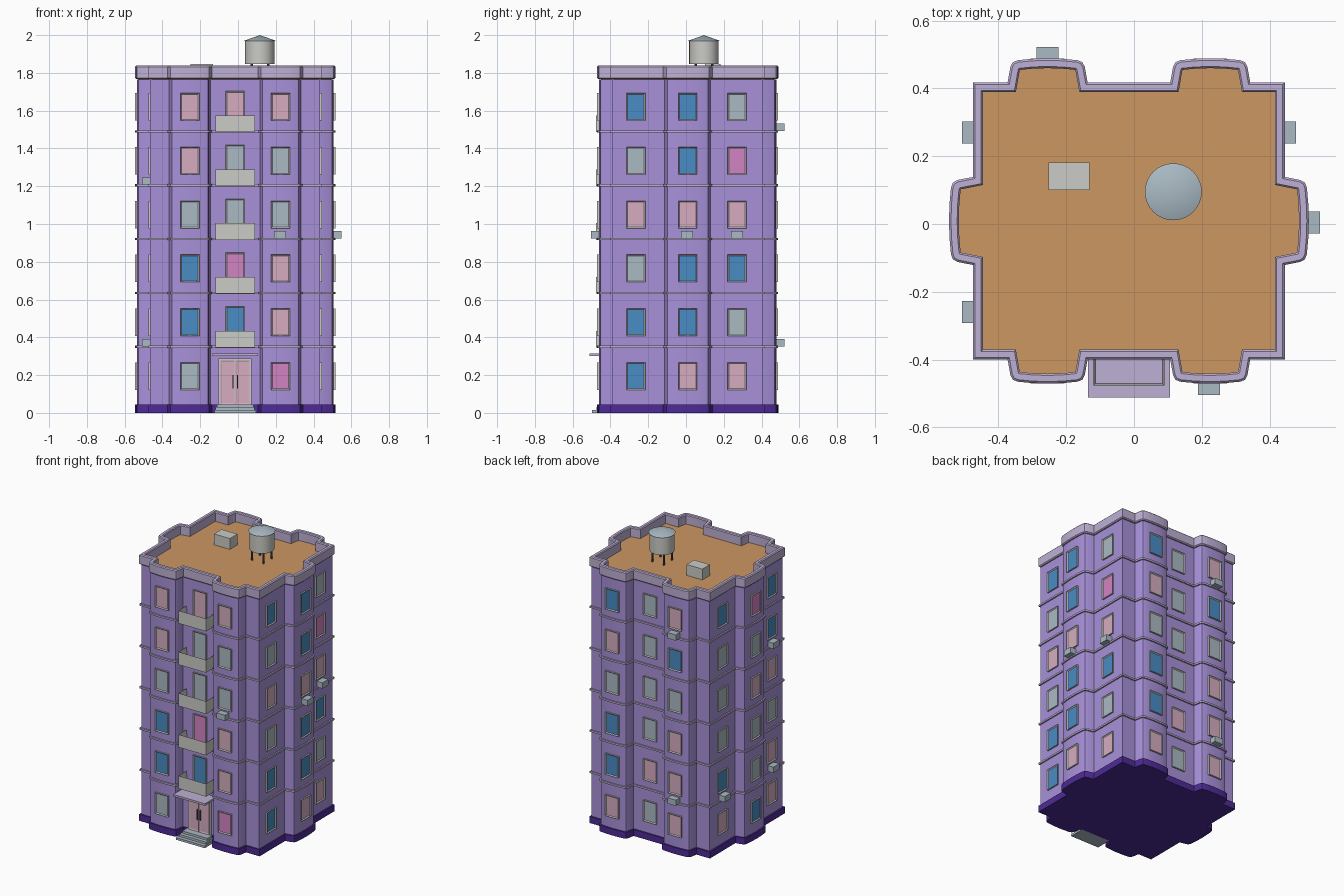
import bpy, bmesh, math
from mathutils import Vector

if "Cube" in bpy.data.objects:
    bpy.data.objects.remove(bpy.data.objects["Cube"])


def material(name, rgb):
    lin = [((c / 255 + 0.055) / 1.055) ** 2.4 for c in rgb] + [1]
    m = bpy.data.materials.new(name)
    m.use_nodes = True
    m.diffuse_color = lin
    m.node_tree.nodes["Principled BSDF"].inputs["Base Color"].default_value = lin
    return m


WALL = material("lavender wall", (168, 145, 218))
PLINTH = material("deep purple", (78, 42, 150))
TRIM = material("pale lilac trim", (190, 176, 212))
ROOF = material("tan roof", (204, 151, 97))
STONE = material("light grey", (203, 203, 198))
STEEL = material("blue grey", (170, 186, 196))
BLUE = material("blue glass", (74, 140, 196))
PINK = material("pale pink glass", (214, 172, 192))
MAGENTA = material("bright pink glass", (212, 132, 196))
DARK = material("dark grey", (75, 78, 84))
GLASS = {"b": BLUE, "g": STEEL, "p": PINK, "m": MAGENTA}

CX, CY = -0.015, 0.009        # middle of the floor plan
HX, HY = 0.46, 0.409          # half size of the main block
STOREY, FIRST = 0.285, 0.195  # storey height, middle of the first windows
WALL_IN = 0.01                # wall sits inside the trim line


def finish(name, bm, *mats, smooth=False):
    bmesh.ops.recalc_face_normals(bm, faces=bm.faces[:])
    me = bpy.data.meshes.new(name)
    bm.to_mesh(me)
    bm.free()
    for m in mats:
        me.materials.append(m)
    ob = bpy.data.objects.new(name, me)
    bpy.context.collection.objects.link(ob)
    if smooth:
        bpy.ops.object.select_all(action="DESELECT")
        ob.select_set(True)
        bpy.context.view_layer.objects.active = ob
        bpy.ops.object.shade_smooth_by_angle(angle=math.radians(35))
    return ob


def box(name, lo, hi, mat, inset=None):
    """Axis-aligned box; inset = (direction, rim, depth, material) sinks one face."""
    bm = bmesh.new()
    bmesh.ops.create_cube(bm, size=1)
    lo, hi = Vector(lo), Vector(hi)
    for v in bm.verts:
        v.co = (lo + hi) / 2 + v.co * (hi - lo)
    mats = [mat]
    if inset:
        direction, rim, depth, inner = inset
        bm.normal_update()
        face = max(bm.faces, key=lambda f: f.normal.dot(direction))
        bmesh.ops.inset_region(bm, faces=[face], thickness=rim)
        for v in face.verts:
            v.co -= direction * depth
        face.material_index = 1
        mats.append(inner)
    return finish(name, bm, *mats)


# Floor plan: a block with rounded bays on every side
def bay(centre, half, depth):
    side = [(1, 0), (0.93, 0.65), (0.87, 0.84), (0.75, 0.92), (0.38, 0.98)]
    pts = [(-a, d) for a, d in side] + [(0, 1)] + [(a, d) for a, d in reversed(side)]
    return [(centre + a * half, d * depth) for a, d in pts]


def floor_plan():
    pts = []
    long_bays = bay(-0.24, 0.118, 0.071) + bay(0.24, 0.118, 0.071)
    for angle, width, dist, bays in ((0, HX, HY, long_bays), (1, HY, HX, bay(0, 0.13, 0.071)),
                                     (2, HX, HY, long_bays), (3, HY, HX, bay(0, 0.13, 0.071))):
        along = Vector(((1, 0), (0, 1), (-1, 0), (0, -1))[angle])
        out = Vector((along.y, -along.x))
        for a, d in [(-width, 0)] + bays:
            pts.append(Vector((CX, CY)) + along * a + out * (dist + d))
    return pts


PLAN = floor_plan()


def inset_plan(amount):
    result = []
    for i, p in enumerate(PLAN):
        d1 = (p - PLAN[i - 1]).normalized()
        d2 = (PLAN[(i + 1) % len(PLAN)] - p).normalized()
        n1, n2 = Vector((-d1.y, d1.x)), Vector((-d2.y, d2.x))
        result.append(p + (n1 + n2) * amount / (1 + n1.dot(n2)))
    return result


def slab(name, amount, z0, z1, mat):
    bm = bmesh.new()
    pts = inset_plan(amount)
    low, high = ([bm.verts.new((*p, z)) for p in pts] for z in (z0, z1))
    bm.faces.new(low)
    bm.faces.new(high)
    for i in range(len(pts)):
        bm.faces.new((low[i - 1], low[i], high[i], high[i - 1]))
    return finish(name, bm, mat, smooth=True)


slab("plinth", 0, 0, 0.045, PLINTH)
slab("walls", WALL_IN, 0.04, 1.765, WALL)
slab("roof_deck", 0.02, 1.76, 1.772, ROOF)
for i in range(1, 6):
    z = 0.065 + STOREY * i
    slab(f"floor_band_{i}", 0.001, z - 0.006, z + 0.006, TRIM)

# Parapet ring
bm = bmesh.new()
loops = [[bm.verts.new((*p, z)) for p in inset_plan(a)]
         for a, z in ((0.006, 1.768), (0, 1.774), (0, 1.832), (0.006, 1.838), (0.024, 1.838), (0.029, 1.832), (0.029, 1.768))]
for k, loop in enumerate(loops):
    prev = loops[k - 1]
    for i in range(len(loop)):
        bm.faces.new((prev[i - 1], prev[i], loop[i], loop[i - 1]))
finish("parapet", bm, TRIM, smooth=True)

# Sides: outward direction, tip of the bays and the plain wall
SIDES = {"front": Vector((0, -1, 0)), "right": Vector((1, 0, 0)),
         "back": Vector((0, 1, 0)), "left": Vector((-1, 0, 0))}


def on_side(name, side, on_bay, u, width, back, out, z0, z1, mat, inset=None):
    """Box on a wall, centred at u, from `back` behind the wall to `out` in front."""
    n = SIDES[side]
    t = Vector((abs(n.y), abs(n.x), 0))
    base = Vector((CX * abs(n.x), CY * abs(n.y), 0))
    dist = (HY if n.y else HX) - WALL_IN + (0.071 if on_bay else 0)
    a = base + t * (u - width / 2) + n * (dist - back)
    b = base + t * (u + width / 2) + n * (dist + out)
    lo = (min(a.x, b.x), min(a.y, b.y), z0)
    hi = (max(a.x, b.x), max(a.y, b.y), z1)
    return box(name, lo, hi, mat, (n, *inset) if inset else None)


# Windows, one string per column from the top storey down
COLUMNS = [("front", True, -0.255, "ppgbbg"), ("front", True, 0.225, "pggppm"),
           ("right", False, -0.265, "bgpgbb"), ("right", True, 0.009, "bbpbbp"),
           ("right", False, 0.27, "gmpbgp"), ("back", True, 0.225, "bpgbbp"),
           ("back", False, CX, "ggggpg"), ("back", True, -0.255, "pbgppp"),
           ("left", False, 0.27, "bgggbp"), ("left", True, 0.009, "mgpggb"),
           ("left", False, -0.265, "bbpgpp")]
for c, (side, on_bay, u, codes) in enumerate(COLUMNS):
    for k, code in enumerate(codes):
        z = FIRST + STOREY * (5 - k)
        on_side(f"{side}_window_{c + 1}_{6 - k}", side, on_bay, u, 0.1, 0.02, 0.009,
                z - 0.073, z + 0.073, STONE, (0.009, 0.006, GLASS[code]))

# Balconies with their doors
UP = Vector((0, 0, 1))
for k, code in enumerate("pggmb"):
    z = 0.065 + STOREY * (5 - k)
    on_side(f"balcony_door_{6 - k}", "front", False, CX, 0.1, 0.02, 0.008, z, z + 0.213,
            STONE, (0.009, 0.005, GLASS[code]))
    box(f"balcony_{6 - k}", (CX - 0.105, -0.477, z - 0.004), (CX + 0.105, -0.375, z + 0.084),
        STONE, (UP, 0.009, 0.076, TRIM))

# Entrance: double door, handles, canopy, steps
box("door_frame", (CX - 0.087, -0.399, 0.04), (CX + 0.087, -0.38, 0.287), STONE)
for s in (-1, 1):
    x = CX + s * 0.04
    box("door_leaf", (x - 0.037, -0.403, 0.045), (x + 0.037, -0.39, 0.277), PINK,
        (SIDES["front"], 0.012, 0.003, PINK))
    x = CX + s * 0.012
    box("door_handle", (x - 0.003, -0.411, 0.13), (x + 0.003, -0.402, 0.2), DARK)
box("canopy", (CX - 0.121, -0.512, 0.301), (CX + 0.121, -0.385, 0.315), TRIM)
for i in range(3):
    w = 0.11 - 0.007 * i
    box(f"step_{i + 1}", (CX - w, -0.498 + 0.025 * i, 0.015 * i),
        (CX + w, -0.39, 0.015 * (i + 1)), STEEL)

# Air conditioners: side, on bay, position, storey
for side, on_bay, u, floor in (("front", True, 0.222, 4), ("right", True, 0.005, 4),
                               ("right", False, 0.27, 4), ("back", True, -0.255, 6),
                               ("back", True, -0.255, 2), ("left", False, -0.26, 5),
                               ("left", False, -0.26, 2), ("left", False, 0.27, 2)):
    z = FIRST + STOREY * (floor - 1) - 0.108
    on_side(f"{side}_air_conditioner", side, on_bay, u, 0.065, 0.01, 0.043,
            z - 0.02, z + 0.02, STEEL)

# Roof hut and water tank
box("roof_hut", (-0.252, 0.1, 1.77), (-0.132, 0.182, 1.847), STONE)
TX, TY = 0.116, 0.095


def cone(name, x, y, r1, r2, z0, z1, mat, sides=32):
    bm = bmesh.new()
    bmesh.ops.create_cone(bm, cap_ends=True, segments=sides, radius1=r1, radius2=r2, depth=z1 - z0)
    bmesh.ops.translate(bm, verts=bm.verts, vec=(x, y, (z0 + z1) / 2))
    return finish(name, bm, mat, smooth=True)


cone("tank_body", TX, TY, 0.078, 0.078, 1.847, 1.972, STONE)
cone("tank_lid", TX, TY, 0.084, 0, 1.97, 2.0, STEEL)
for i in range(4):
    a = math.pi / 4 + i * math.pi / 2
    cone(f"tank_leg_{i + 1}", TX + 0.062 * math.cos(a), TY + 0.062 * math.sin(a),
         0.006, 0.006, 1.77, 1.85, DARK, 8)
